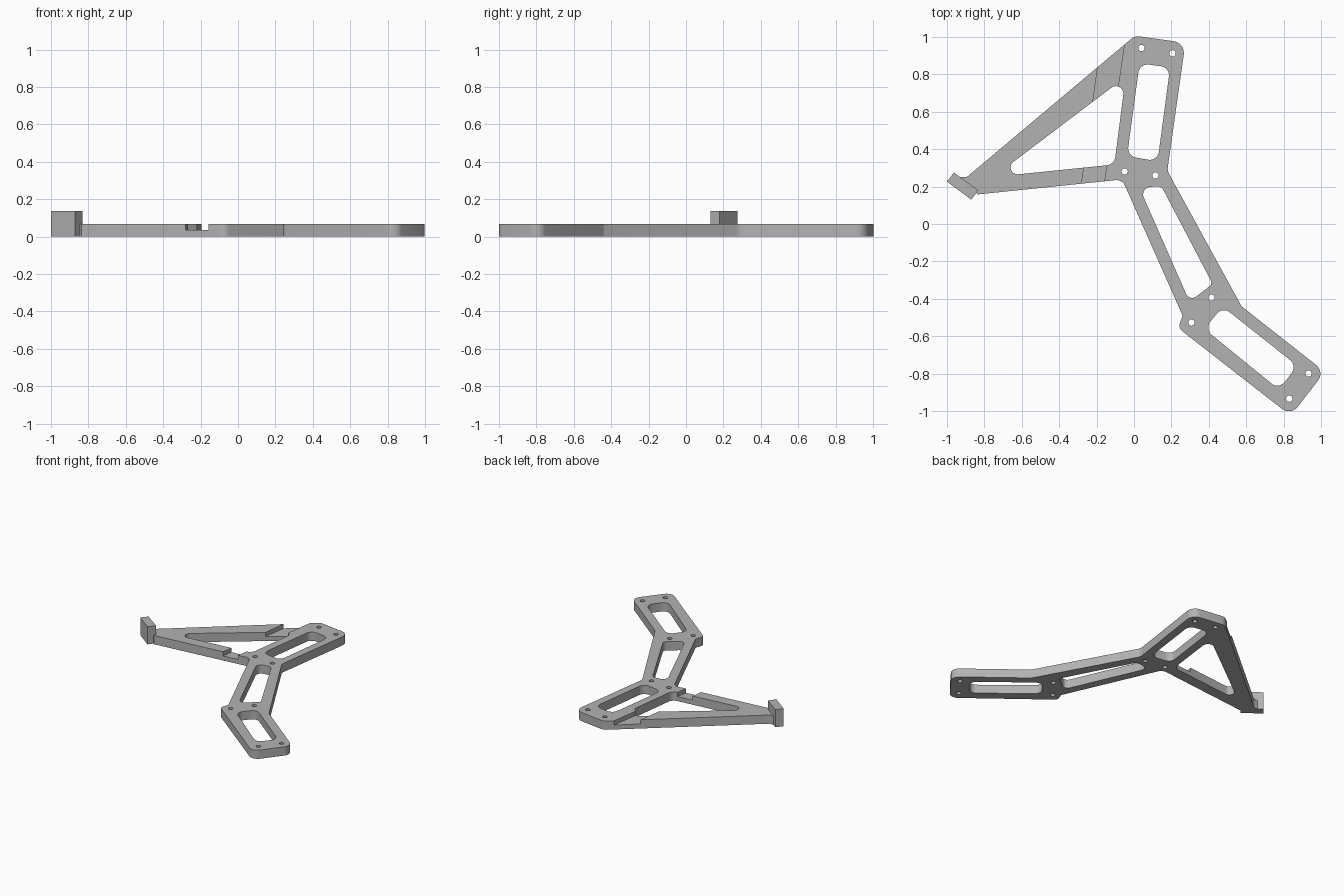
import bpy, bmesh, math
from mathutils import Vector

if "Cube" in bpy.data.objects:
    bpy.data.objects.remove(bpy.data.objects["Cube"])

THICK = 0.068

grey = bpy.data.materials.new("plain grey")
grey.diffuse_color = (0.45, 0.45, 0.45, 1)
grey.use_nodes = True
grey.node_tree.nodes["Principled BSDF"].inputs["Base Color"].default_value = grey.diffuse_color


def rounded(corners, steps=8):
    """Polygon whose corners (x, y, radius) are replaced by arcs."""
    out = []
    n = len(corners)
    for i, (x, y, r) in enumerate(corners):
        p = Vector((x, y))
        if r == 0:
            out.append(p)
            continue
        a = (Vector(corners[i - 1][:2]) - p).normalized()
        b = (Vector(corners[(i + 1) % n][:2]) - p).normalized()
        half = a.angle(b) / 2
        centre = p + (a + b).normalized() * (r / math.sin(half))
        s = p + a * (r / math.tan(half)) - centre
        e = p + b * (r / math.tan(half)) - centre
        sweep = math.atan2(s.x * e.y - s.y * e.x, s.dot(e))
        for k in range(steps + 1):
            t = sweep * k / steps
            c, d = math.cos(t), math.sin(t)
            out.append(centre + Vector((s.x * c - s.y * d, s.x * d + s.y * c)))
    return out


def circle(x, y, r, n=20):
    return [Vector((x + r * math.cos(math.tau * k / n),
                    y + r * math.sin(math.tau * k / n))) for k in range(n)]


def plate(name, loops, z0, z1):
    """Extrude an outline with holes from z0 to z1."""
    bm = bmesh.new()
    edges = []
    for loop in loops:
        vs = [bm.verts.new((p.x, p.y, z0)) for p in loop]
        edges += [bm.edges.new((vs[i - 1], vs[i])) for i in range(len(vs))]
    bmesh.ops.triangle_fill(bm, use_beauty=True, edges=edges, normal=(0, 0, 1))
    ext = bmesh.ops.extrude_face_region(bm, geom=bm.faces[:])
    top = [g for g in ext["geom"] if isinstance(g, bmesh.types.BMVert)]
    bmesh.ops.translate(bm, verts=top, vec=(0, 0, z1 - z0))
    bmesh.ops.recalc_face_normals(bm, faces=bm.faces[:])
    me = bpy.data.meshes.new(name)
    bm.to_mesh(me)
    bm.free()
    me.materials.append(grey)
    ob = bpy.data.objects.new(name, me)
    bpy.context.collection.objects.link(ob)
    return ob


# Outer contour of the frame, clockwise from the top
outline = rounded([
    (0.005, 1.006, 0.06), (0.275, 0.968, 0.065), (0.178, 0.285, 0.06),
    (0.575, -0.44, 0.03), (1.02, -0.79, 0.06), (0.838, -1.025, 0.06),
    (0.235, -0.555, 0.04), (0.26, -0.49, 0.02), (-0.063, 0.238, 0.05),
    (-0.835, 0.158, 0), (-0.93, 0.235, 0), (-0.935, 0.25, 0),
    (-0.895, 0.25, 0.02)])

# Window openings in the arms
windows = [
    [(0.03, 0.858, 0.05), (0.193, 0.837, 0.05),
     (0.126, 0.334, 0.05), (-0.037, 0.364, 0.05)],
    [(-0.045, 0.786, 0.04), (-0.105, 0.318, 0.05), (-0.75, 0.252, 0.037)],
    [(0.03, 0.192, 0.04), (0.145, 0.204, 0.04),
     (0.42, -0.32, 0.025), (0.297, -0.415, 0.035)],
    [(0.473, -0.441, 0.05), (0.872, -0.757, 0.05),
     (0.775, -0.885, 0.05), (0.377, -0.561, 0.05)],
]

# Bolt holes
bolts = [(0.04, 0.94), (0.206, 0.912), (-0.05, 0.281), (0.115, 0.259),
         (0.414, -0.393), (0.307, -0.527), (0.933, -0.799), (0.83, -0.933)]

frame = plate("frame_plate",
              [outline] + [rounded(w) for w in windows]
              + [circle(x, y, 0.017) for x, y in bolts], 0, THICK)

# Straight channel cut across the top of both side arms
channel = [Vector(p) for p in
           [(-0.289, 0.15), (-0.165, 1.05), (-0.039, 1.05), (-0.170, 0.15)]]
cutter = plate("channel_cutter", [channel], 0.035, 0.2)
mod = frame.modifiers.new("channel", "BOOLEAN")
mod.operation, mod.solver, mod.object = "DIFFERENCE", "EXACT", cutter
bpy.context.view_layer.objects.active = frame
frame.select_set(True)
bpy.ops.object.modifier_apply(modifier="channel")
bpy.data.objects.remove(cutter)
bpy.ops.object.shade_smooth_by_angle(angle=math.radians(30))

# Upright block at the tip of the side arms
tip = [Vector(p) for p in
       [(-0.962, 0.275), (-0.832, 0.18), (-0.87, 0.13), (-1.0, 0.227)]]
plate("end_block", [tip], 0, 0.137)
